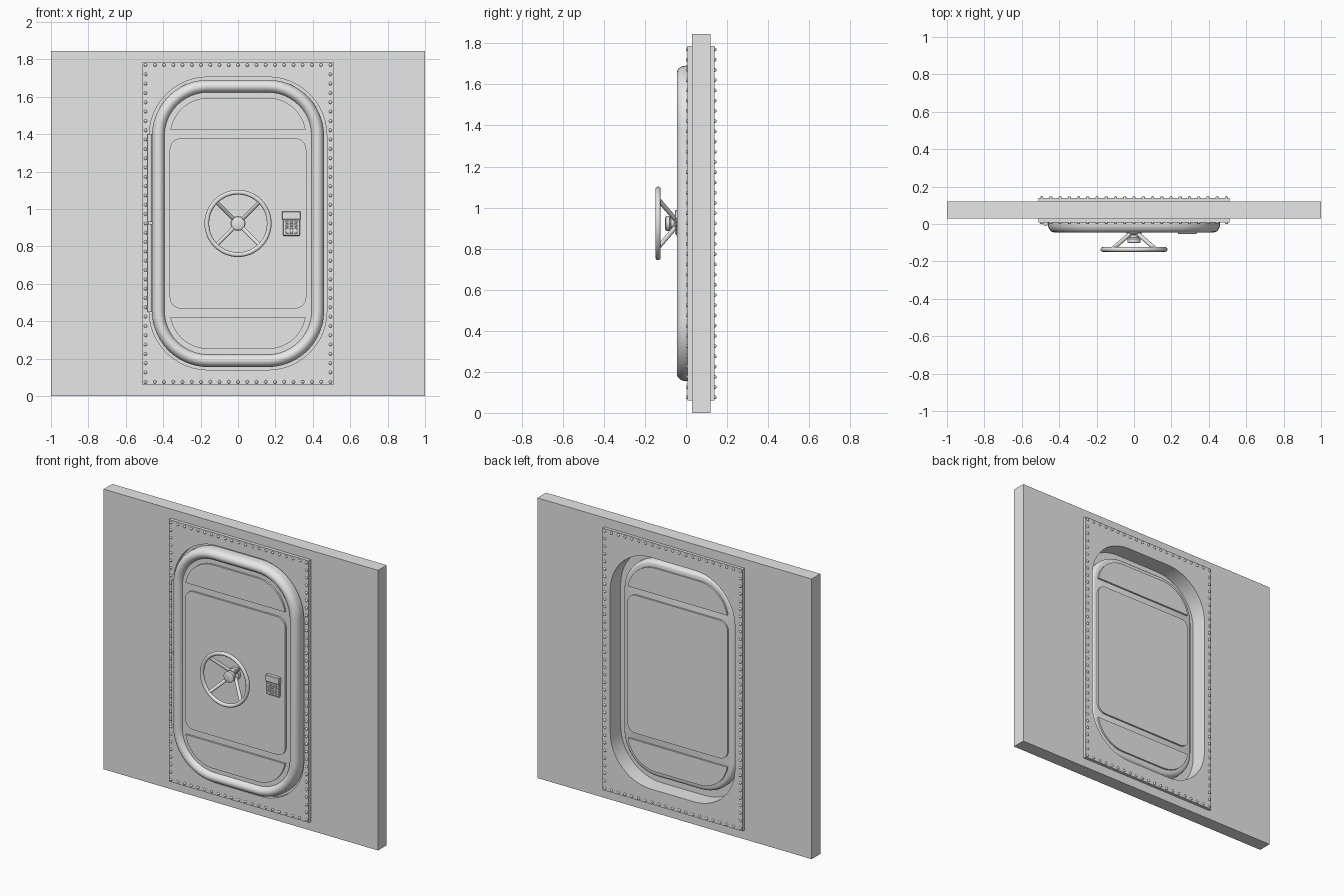
import bpy, bmesh, math
from mathutils import Vector

if "Cube" in bpy.data.objects:
    bpy.data.objects.remove(bpy.data.objects["Cube"])

MID = 0.923          # height of the door centre
ARC = 12             # segments per rounded corner

grey = bpy.data.materials.new("plain grey")
grey.use_nodes = True
grey.diffuse_color = (0.8, 0.8, 0.8, 1)
grey.node_tree.nodes["Principled BSDF"].inputs["Base Color"].default_value = (0.8, 0.8, 0.8, 1)


def finish(name, bm, smooth=True):
    bmesh.ops.remove_doubles(bm, verts=bm.verts, dist=0.00005)
    bmesh.ops.recalc_face_normals(bm, faces=bm.faces)
    mesh = bpy.data.meshes.new(name)
    bm.to_mesh(mesh)
    bm.free()
    mesh.materials.append(grey)
    ob = bpy.data.objects.new(name, mesh)
    bpy.context.collection.objects.link(ob)
    if smooth:
        bpy.ops.object.select_all(action="DESELECT")
        ob.select_set(True)
        bpy.context.view_layer.objects.active = ob
        bpy.ops.object.shade_smooth_by_angle(angle=math.radians(35))
    return ob


def loft(rings, closed=False):
    """Skin rounded rectangles given as (half width, half height, radius, y)."""
    bm = bmesh.new()
    loops = []
    for w, h, r, y in rings:
        loop = []
        for q, (sx, sz) in enumerate([(1, 1), (-1, 1), (-1, -1), (1, -1)]):
            for i in range(ARC + 1):
                a = math.pi / 2 * (q + i / ARC)
                loop.append(bm.verts.new((sx * (w - r) + r * math.cos(a), y,
                                          MID + sz * (h - r) + r * math.sin(a))))
        loops.append(loop)
    pairs = list(zip(loops, loops[1:]))
    if closed:
        pairs.append((loops[-1], loops[0]))
    else:
        bm.faces.new(loops[0])
        bm.faces.new(loops[-1])
    n = len(loops[0])
    for a, b in pairs:
        for i in range(n):
            j = (i + 1) % n
            bm.faces.new((a[i], a[j], b[j], b[i]))
    return bm


def pierced_slab(name, w, h, hole, y0, y1):
    return finish(name, loft([(w, h, 0, y0), (w, h, 0, y1), (*hole, y1), (*hole, y0)], True))


def box(name, x0, x1, y0, y1, z0, z1, bevel=0.003):
    bm = bmesh.new()
    bmesh.ops.create_cube(bm, size=1)
    for v in bm.verts:
        v.co = ((x0 + x1) / 2 + v.co.x * (x1 - x0), (y0 + y1) / 2 + v.co.y * (y1 - y0),
                (z0 + z1) / 2 + v.co.z * (z1 - z0))
    bmesh.ops.bevel(bm, geom=bm.edges[:], offset=bevel, segments=1, affect="EDGES")
    return finish(name, bm, False)


def rod(name, a, b, radius, sides=16):
    a, b = Vector(a), Vector(b)
    bm = bmesh.new()
    bmesh.ops.create_cone(bm, cap_ends=True, segments=sides, radius1=radius, radius2=radius,
                          depth=(b - a).length)
    bm.transform((b - a).to_track_quat("Z", "Y").to_matrix().to_4x4())
    bmesh.ops.translate(bm, verts=bm.verts, vec=(a + b) / 2)
    return finish(name, bm)


def lathe(name, profile, steps=32, closed=False):
    """Turn (radius, y) points about the wheel axis."""
    bm = bmesh.new()
    verts = [bm.verts.new((r, y, MID)) for r, y in profile]
    edges = [bm.edges.new(p) for p in zip(verts, verts[1:])]
    if closed:
        edges.append(bm.edges.new((verts[-1], verts[0])))
    bmesh.ops.spin(bm, geom=verts + edges, cent=(0, 0, MID), axis=(0, 1, 0),
                   angle=math.tau, steps=steps)
    return finish(name, bm)


# Wall and the riveted frame plates on both sides
opening = (0.455, 0.763, 0.295)
pierced_slab("wall", 1, MID, opening, 0.03, 0.12)
pierced_slab("front_frame_plate", 0.51, 0.863, (0.475, 0.783, 0.315), 0.008, 0.031)
pierced_slab("back_frame_plate", 0.51, 0.863, opening, 0.119, 0.14)

# Rivets around the frame plates
for name, y in (("front_rivets", 0.008), ("back_rivets", 0.14)):
    bm = bmesh.new()
    half_w, half_h, across, up = 0.494, 0.847, 20, 34
    spots = [(half_w * (2 * i / across - 1), s * half_h) for i in range(across + 1) for s in (-1, 1)]
    spots += [(s * half_w, half_h * (2 * i / up - 1)) for i in range(1, up) for s in (-1, 1)]
    for x, z in spots:
        new = bmesh.ops.create_uvsphere(bm, u_segments=10, v_segments=6, radius=0.009)["verts"]
        bmesh.ops.translate(bm, verts=new, vec=(x, y, MID + z))
    finish(name, bm)

# Door rim with a rounded front, and the door body behind it
rim = [(0.46, 0.768, 0.3, 0.028)]
for i in range(13):
    t = math.pi * i / 12
    w = 0.425 + 0.035 * math.cos(t)
    rim.append((w, w + 0.308, w - 0.16, -0.045 * math.sin(t)))
rim.append((0.39, 0.698, 0.23, 0.028))
finish("door_rim", loft(rim, True))
body = [(w, w + 0.305, w - 0.16, y) for w, y in
        ((0.405, -0.018), (0.405, 0.055), (0.401, 0.067), (0.393, 0.075), (0.382, 0.078))]
finish("door_body", loft(body))

# Raised panels on both door faces
for side, y0, y1 in (("front", -0.017, -0.03), ("back", 0.077, 0.089)):
    finish(side + "_middle_panel", loft([(0.365, 0.455, 0.06, y0), (0.365, 0.455, 0.06, y1)]))
    for part, sign in (("upper", 1), ("lower", -1)):
        bm = loft([(0.365, 0.671, 0.205, y0), (0.365, 0.671, 0.205, y1)])
        cut = bmesh.ops.bisect_plane(bm, geom=bm.verts[:] + bm.edges[:] + bm.faces[:],
                                     plane_co=(0, 0, MID + sign * 0.5), plane_no=(0, 0, sign),
                                     clear_inner=True)["geom_cut"]
        bmesh.ops.holes_fill(bm, edges=[e for e in cut if isinstance(e, bmesh.types.BMEdge)])
        finish(f"{side}_{part}_panel", bm)

# Hinge barrels on the right edge
for name, z0, z1 in (("lower_hinge", 0.45, 0.92), ("upper_hinge", 0.93, 1.4)):
    rod(name, (-0.472, 0.002, z0), (-0.472, 0.002, z1), 0.013)

# Hand wheel: ring, hub and four slanted spokes
ring = [(0.167 + 0.0125 * math.cos(math.tau * i / 12), -0.136 + 0.0125 * math.sin(math.tau * i / 12))
        for i in range(12)]
lathe("wheel_ring", ring, 48, True)
lathe("wheel_hub", [(0, -0.025), (0.04, -0.025), (0.04, -0.052), (0.024, -0.058), (0.024, -0.072),
                    (0.036, -0.08), (0.036, -0.098), (0.026, -0.102), (0, -0.102)])
for i in range(4):
    a = math.pi * (0.25 + i / 2)
    c, s = math.cos(a), math.sin(a)
    rod(f"wheel_spoke_{i + 1}", (0.025 * c, -0.05, MID + 0.025 * s),
        (0.165 * c, -0.135, MID + 0.165 * s), 0.011, 12)

# Keypad with a display hood and buttons
box("keypad_body", 0.24, 0.332, -0.047, -0.028, 0.857, 0.945)
box("keypad_display", 0.235, 0.335, -0.054, -0.028, 0.943, 0.987)
for col in range(3):
    for row in range(4):
        x, z = 0.263 + 0.023 * col, 0.875 + 0.018 * row
        box(f"keypad_button_{col + 1}_{row + 1}", x - 0.008, x + 0.008, -0.053, -0.046,
            z - 0.006, z + 0.006, 0.002)
